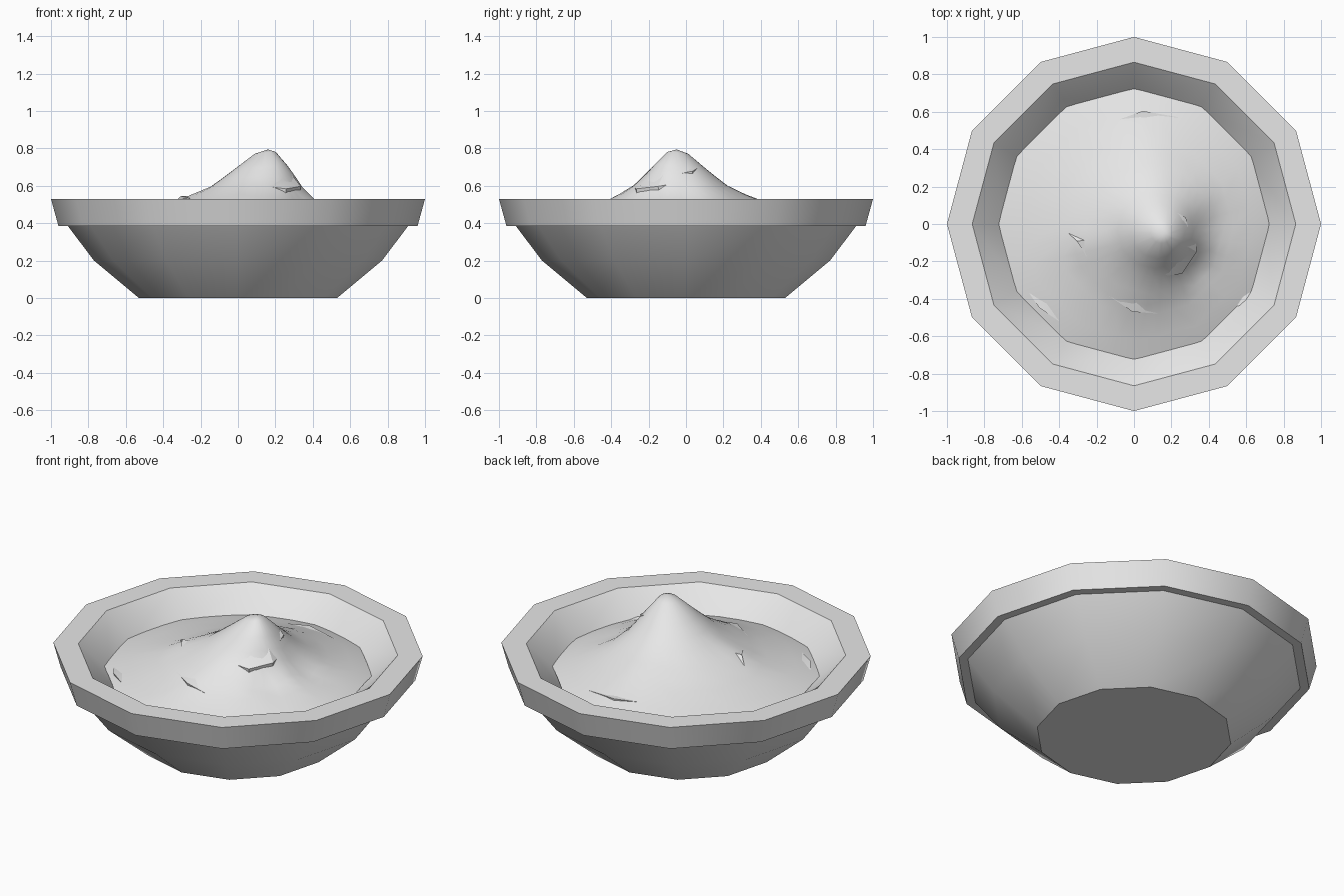
import bpy, bmesh, math
from mathutils import Vector

cube = bpy.data.objects.get("Cube")
if cube:
    bpy.data.objects.remove(cube, do_unlink=True)

grey = bpy.data.materials.new("pale grey")
grey.use_nodes = True
grey.diffuse_color = (0.8, 0.8, 0.8, 1)
grey.node_tree.nodes["Principled BSDF"].inputs["Base Color"].default_value = grey.diffuse_color


def finish(bm, name, angle):
    bmesh.ops.recalc_face_normals(bm, faces=bm.faces)
    mesh = bpy.data.meshes.new(name)
    bm.to_mesh(mesh)
    bm.free()
    mesh.materials.append(grey)
    obj = bpy.data.objects.new(name, mesh)
    bpy.context.collection.objects.link(obj)
    bpy.ops.object.select_all(action='DESELECT')
    obj.select_set(True)
    bpy.context.view_layer.objects.active = obj
    bpy.ops.object.shade_smooth_by_angle(angle=math.radians(angle))
    return obj


def bridge(bm, a, b):
    n = len(a)
    for i in range(n):
        j = (i + 1) % n
        bm.faces.new((a[i], a[j], b[j], b[i]))


# Twelve-sided bowl with an overhanging rim
SIDES = 12
profile = [(0.53, 0), (0.77, 0.2), (0.91, 0.385), (0.96, 0.385), (1, 0.53),
           (0.865, 0.53), (0.7, 0.38), (0.48, 0.08)]
bm = bmesh.new()
rings = []
for r, z in profile:
    rings.append([bm.verts.new((r * math.cos(math.tau * i / SIDES),
                                r * math.sin(math.tau * i / SIDES), z))
                  for i in range(SIDES)])
for a, b in zip(rings, rings[1:]):
    bridge(bm, a, b)
bm.faces.new(rings[0])
bm.faces.new(rings[-1])
finish(bm, "bowl", 35)

# Heaped filling: slope from an off-centre peak down to the bowl wall
PEAK = Vector((0.16, -0.05))
EDGE = 0.725
slope = [(0, 0.79), (0.08, 0.77), (0.2, 0.69), (0.35, 0.59), (0.48, 0.53),
         (0.66, 0.47), (0.85, 0.435), (1, 0.4)]
# x, y, height, radius of soft lumps and hollows
lumps = [(0.25, -0.14, 0.03, 0.09), (0.34, -0.22, -0.04, 0.1), (0.42, 0.0, -0.03, 0.1),
         (0.08, 0.42, 0.03, 0.2), (-0.28, -0.1, 0.02, 0.1), (0.02, -0.4, 0.02, 0.14)]


def height(p):
    d = p - PEAK
    t = 0
    if d.length > 1e-6:
        u = d.normalized()
        b = PEAK.dot(u)
        reach = -b + math.sqrt(b * b - PEAK.length_squared + EDGE * EDGE)
        t = min(d.length / reach, 1)
    for (t0, z0), (t1, z1) in zip(slope, slope[1:]):
        if t <= t1:
            z = z0 + (z1 - z0) * (t - t0) / (t1 - t0)
            break
    for x, y, h, r in lumps:
        z += h * math.exp(-((p - Vector((x, y))).length / r) ** 2) * (1 - t ** 4)
    return z


bm = bmesh.new()
SEGMENTS = 36
rings = []
for t in (0.08, 0.2, 0.28, 0.35, 0.48, 0.57, 0.66, 0.85, 1):
    ring = []
    for i in range(SEGMENTS):
        a = math.tau * i / SEGMENTS
        step = math.pi / SIDES
        r = EDGE * math.cos(step) / math.cos(a % (2 * step) - step)
        p = PEAK.lerp(Vector((r * math.cos(a), r * math.sin(a))), t)
        ring.append(bm.verts.new((p.x, p.y, height(p))))
    rings.append(ring)
for a, b in zip(rings, rings[1:]):
    bridge(bm, a, b)
tip = bm.verts.new((PEAK.x, PEAK.y, height(PEAK)))
for i in range(SEGMENTS):
    bm.faces.new((tip, rings[0][i], rings[0][(i + 1) % SEGMENTS]))
filling = finish(bm, "filling", 60)
for poly in filling.data.polygons:
    if poly.normal.z < 0:
        filling.data.flip_normals()
        break


# Folded creases: tapered wedges lying on the filling
def crease(name, points, width, rise):
    pts = [Vector(p) for p in points]
    bm = bmesh.new()
    rows = []
    for p in pts[1:-1]:
        out = (p - PEAK).normalized() * width
        rows.append([bm.verts.new((q.x, q.y, height(q) + h)) for q, h in
                     ((p - out, -0.01), (p + out * 0.3, rise), (p + out * 0.2, -0.02))])
    for a, b in zip(rows, rows[1:]):
        bridge(bm, a, b)
    for p, row in ((pts[0], rows[0]), (pts[-1], rows[-1])):
        end = bm.verts.new((p.x, p.y, height(p)))
        for i in range(3):
            bm.faces.new((end, row[i], row[(i + 1) % 3]))
    finish(bm, name, 30)


crease("peak_fold", [(0.14, -0.28), (0.25, -0.25), (0.32, -0.14), (0.32, 0)], 0.06, 0.025)
crease("peak_nick", [(0.23, 0.06), (0.27, 0.03), (0.29, -0.02)], 0.03, 0.015)
crease("front_fold", [(-0.14, -0.38), (0, -0.45), (0.14, -0.48)], 0.07, 0.015)
crease("back_fold", [(-0.13, 0.54), (0.05, 0.59), (0.24, 0.57)], 0.05, 0.012)
crease("right_fold", [(-0.35, -0.05), (-0.29, -0.09), (-0.25, -0.18)], 0.05, 0.015)
crease("left_fold", [(0.55, -0.44), (0.61, -0.41), (0.65, -0.36)], 0.05, 0.015)
crease("corner_fold", [(-0.56, -0.37), (-0.49, -0.44), (-0.4, -0.52)], 0.06, 0.012)
